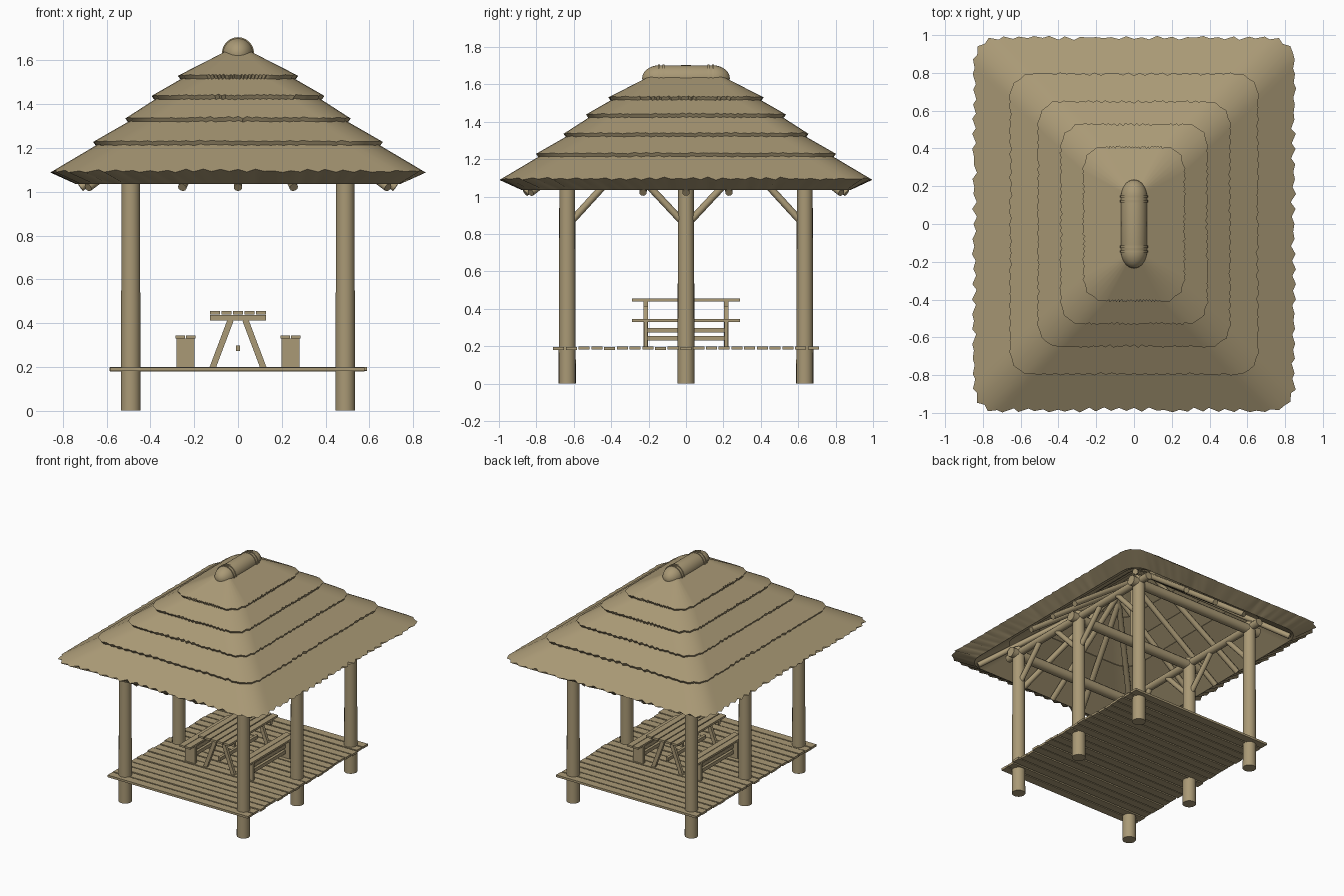
import bpy, bmesh, math, random
from mathutils import Vector, Matrix

if "Cube" in bpy.data.objects:
    bpy.data.objects.remove(bpy.data.objects["Cube"])

random.seed(4)
straw = bpy.data.materials.new("straw_tan")
straw.diffuse_color = (0.40, 0.32, 0.18, 1)
straw.use_nodes = True
straw.node_tree.nodes["Principled BSDF"].inputs["Base Color"].default_value = straw.diffuse_color


def finish(bm, name, angle=40):
    bmesh.ops.recalc_face_normals(bm, faces=bm.faces)
    me = bpy.data.meshes.new(name)
    bm.to_mesh(me)
    bm.free()
    me.materials.append(straw)
    me.shade_smooth()
    me.set_sharp_from_angle(angle=math.radians(angle))
    ob = bpy.data.objects.new(name, me)
    bpy.context.collection.objects.link(ob)
    return ob


def add_pole(bm, p, q, r, n=12, r2=None):
    p, q = Vector(p), Vector(q)
    d = q - p
    m = Matrix.Translation((p + q) / 2) @ d.to_track_quat('Z', 'Y').to_matrix().to_4x4()
    bmesh.ops.create_cone(bm, cap_ends=True, segments=n, radius1=r,
                          radius2=r2 or r, depth=d.length, matrix=m)


def add_box(bm, c, s, tilt=0):
    m = Matrix.Translation(c) @ Matrix.Rotation(tilt, 4, 'Y') @ Matrix.Diagonal((*s, 1))
    bmesh.ops.create_cube(bm, size=1, matrix=m)


def poles(name, items, r, n=12, r2=None):
    bm = bmesh.new()
    for p, q in items:
        add_pole(bm, p, q, r, n, r2)
    return finish(bm, name)


def boxes(name, items):
    bm = bmesh.new()
    for it in items:
        add_box(bm, *it)
    return finish(bm, name, 20)


# posts
YS = (-0.635, 0, 0.635)
poles("posts", [((x, y, 0), (x, y, 1.13)) for x in (-0.49, 0.49) for y in YS],
      0.046, 18, 0.042)

# deck boards running across, with uneven ends
N = 21
step = 1.43 / N
boxes("deck_boards", [((random.uniform(-0.005, 0.005), -0.715 + step * (i + 0.5),
                        0.19 + random.uniform(-0.002, 0.002)),
                       (1.165 + random.uniform(-0.01, 0.01), step - 0.009, 0.016))
                      for i in range(N)])

# wall plates and tie beams on the posts
poles("wall_plates", [((x, -0.74, 1.1), (x, 0.74, 1.1)) for x in (-0.49, 0.49)], 0.027)
poles("tie_beams", [((-0.56, y, 1.085), (0.56, y, 1.085)) for y in YS], 0.036)

# diagonal braces
br = []
for x in (-0.49, 0.49):
    for s in (-1, 1):
        br.append(((x, s * 0.62, 0.86), (x, s * 0.41, 1.09)))
        br.append(((x, s * 0.015, 0.86), (x, s * 0.23, 1.09)))
poles("braces", br, 0.019, 10)

# rafters, hips and ridge pole
rf = []
for s in (-1, 1):
    for x in (-0.255, 0, 0.255):
        rf.append(((x, s * 0.86, 1.02), (x * 0.1, s * 0.17, 1.53)))
    for y in (-0.23, 0, 0.23):
        rf.append(((s * 0.72, y, 1.02), (0, y * 0.8, 1.54)))
    for t in (-1, 1):
        rf.append(((s * 0.685, t * 0.83, 1.02), (0, t * 0.17, 1.53)))
poles("rafters", rf, 0.02, 10)
poles("ridge_pole", [((0, -0.2, 1.54), (0, 0.2, 1.54))], 0.024)
poles("king_posts", [((0, y, 1.08), (0, y, 1.54)) for y in (-0.0,)], 0.026)


# thatch: rounded rectangle rings, half sizes a (x) and a + 0.14 (y)
def ring(a, z, nx=36, ny=44, k=5):
    a = max(a, 0.01)
    b, r = a + 0.14, min(0.12, a * 0.5)
    pts = []
    for i in range(4):
        ang0 = i * math.pi / 2
        sx, sy = ((1, 1), (-1, 1), (-1, -1), (1, -1))[i]
        c = Vector((sx * (a - r), sy * (b - r), z))
        arc = [c + r * Vector((math.cos(ang0 + j * math.pi / 2 / k),
                               math.sin(ang0 + j * math.pi / 2 / k), 0)) for j in range(k + 1)]
        pts += arc
        sx2, sy2 = ((-1, 1), (-1, -1), (1, -1), (1, 1))[i]
        c2 = Vector((sx2 * (a - r), sy2 * (b - r), z))
        e = ang0 + math.pi / 2
        end = c2 + r * Vector((math.cos(e), math.sin(e), 0))
        n = nx if i % 2 == 0 else ny
        pts += [arc[-1].lerp(end, j / n) for j in range(1, n)]
    return pts


def thatch(name, top, low, inner_low, inner_top, rag):
    bm = bmesh.new()
    t, l = ring(*top), ring(*low)
    for i in range(len(l)):      # ragged lower edge, cut back along the slope
        cut = random.uniform(0.4, 1) if i % 2 else random.uniform(0, 0.35)
        d = (t[i] - l[i]).normalized()
        l[i] = l[i] + d * rag * cut
    loops = [[bm.verts.new(p) for p in pts]
             for pts in (t, l, ring(*inner_low), ring(*inner_top))]
    n = len(l)
    for k in range(4):
        A, B = loops[k], loops[(k + 1) % 4]
        for i in range(n):
            j = (i + 1) % n
            bm.faces.new((A[i], A[j], B[j], B[i]))
    finish(bm, name, 45)


edges = [(0.03, 1.655), (0.275, 1.53), (0.395, 1.438), (0.515, 1.335),
         (0.662, 1.228), (0.858, 1.088)]
for i in range(1, 6):
    pa, pz = edges[i - 1]
    a, z = edges[i]
    top = (pa - 0.04, pz) if i > 1 else (pa, pz)
    if i == 5:
        thatch("eave_thatch", top, (a, z), (0.74, 1.035), (top[0] - 0.05, top[1] - 0.06), 0.035)
    else:
        thatch("thatch_layer_%d" % i, top, (a, z), (a - 0.05, z - 0.07),
               (top[0] - 0.05, top[1] - 0.06), 0.018)

# rounded ridge cap with bindings
bm = bmesh.new()
bmesh.ops.create_uvsphere(bm, u_segments=24, v_segments=16, radius=0.07)
for v in bm.verts:
    x, y, z = v.co
    off = 0.14 * (1 if z > 0.001 else -1 if z < -0.001 else 0)
    v.co = (x, z * 1.35 + off, 1.632 + y)
finish(bm, "ridge_cap", 50)
poles("ridge_bindings", [((0, y - 0.006, 1.633), (0, y + 0.006, 1.633))
                         for y in (-0.145, -0.12, 0.12, 0.145)], 0.0735, 24)

# table
boxes("table_top", [((-0.106 + 0.053 * i, 0, 0.447), (0.046, 0.58, 0.015)) for i in range(5)])
tb = [((0, y, 0.425), (0.255, 0.022, 0.026)) for y in (-0.215, 0.215)]
boxes("table_battens", tb)
boxes("table_legs", [((s * 0.075, y, 0.305), (0.028, 0.022, 0.235), -s * 0.36)
                     for s in (-1, 1) for y in (-0.215, 0.215)])
boxes("table_stretcher", [((0, 0, 0.285), (0.02, 0.45, 0.026))])

# benches on both sides
seat, legs, rails = [], [], []
for s in (-1, 1):
    cx = s * 0.24
    for o in (-0.024, 0.024):
        seat.append(((cx + o, 0, 0.337), (0.044, 0.58, 0.014)))
    for y in (-0.215, 0.215):
        legs.append(((cx, y, 0.264), (0.084, 0.02, 0.132)))
    for z in (0.242, 0.285):
        rails.append(((cx, 0, z), (0.02, 0.42, 0.026)))
boxes("bench_seats", seat)
boxes("bench_legs", legs)
boxes("bench_rails", rails)
